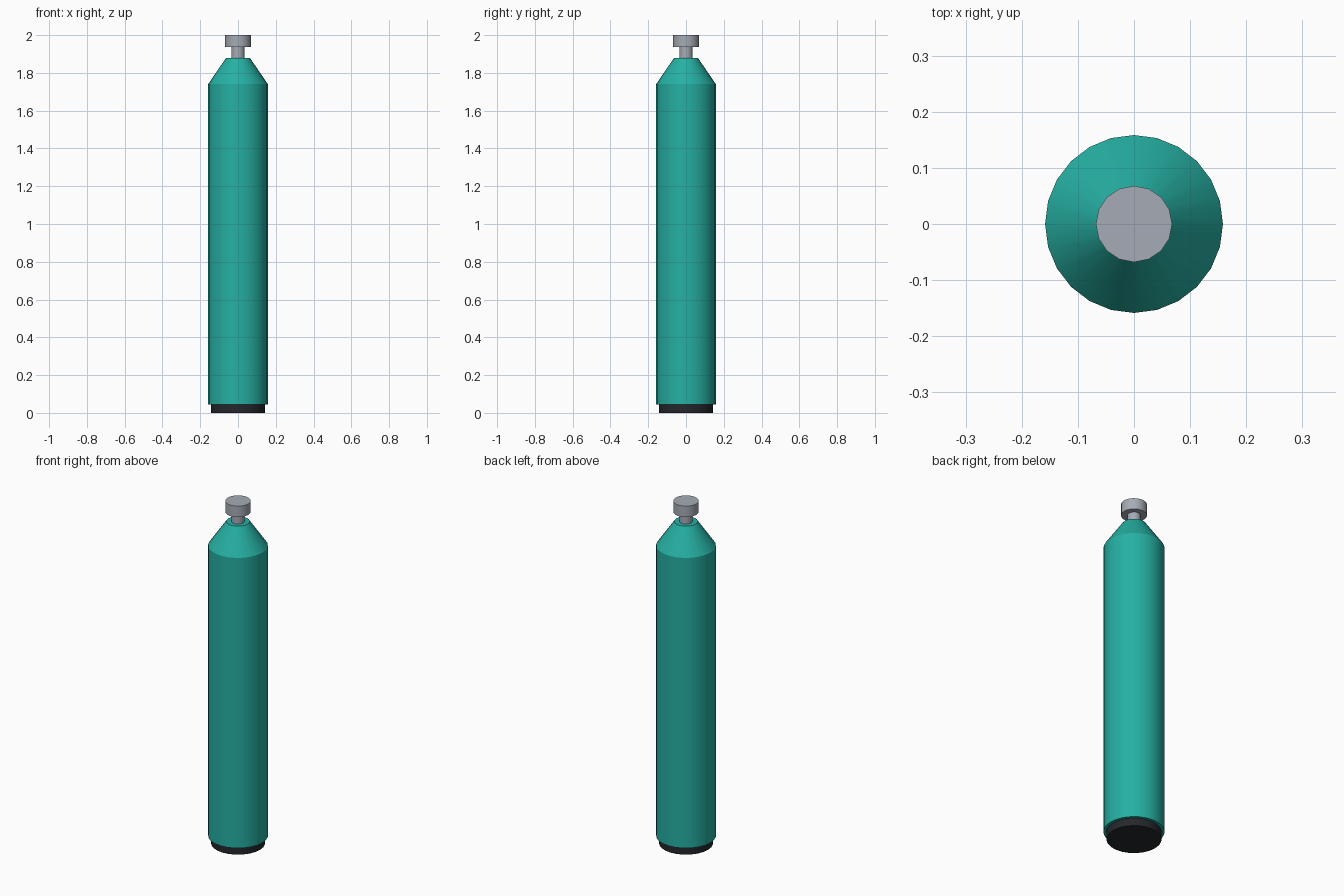
import bpy, bmesh, math

if "Cube" in bpy.data.objects:
    bpy.data.objects.remove(bpy.data.objects["Cube"])


def material(name, rgb):
    m = bpy.data.materials.new(name)
    m.diffuse_color = (*rgb, 1.0)
    m.use_nodes = True
    m.node_tree.nodes["Principled BSDF"].inputs["Base Color"].default_value = m.diffuse_color
    return m


teal = material("teal paint", (0.019, 0.434, 0.366))
grey = material("grey metal", (0.38, 0.41, 0.46))
black = material("black rubber", (0.018, 0.020, 0.024))


def lathe(name, profile, sides, mat):
    """Revolve (radius, z) points, bottom to top, into a capped solid."""
    bm = bmesh.new()
    rings = [[bm.verts.new((r * math.cos(2 * math.pi * i / sides),
                            r * math.sin(2 * math.pi * i / sides), z))
              for i in range(sides)] for r, z in profile]
    for a, b in zip(rings, rings[1:]):
        for i in range(sides):
            j = (i + 1) % sides
            bm.faces.new((a[i], a[j], b[j], b[i]))
    bm.faces.new(rings[0][::-1])
    bm.faces.new(rings[-1])
    mesh = bpy.data.meshes.new(name)
    bm.to_mesh(mesh)
    bm.free()
    mesh.materials.append(mat)
    ob = bpy.data.objects.new(name, mesh)
    bpy.context.collection.objects.link(ob)
    bpy.ops.object.select_all(action='DESELECT')
    ob.select_set(True)
    bpy.context.view_layer.objects.active = ob
    bpy.ops.object.shade_smooth_by_angle(angle=math.radians(30))
    return ob


# Rubber foot under the tank
lathe("base_foot", [(0.143, 0.0), (0.143, 0.045)], 24, black)
# Tank cylinder with its conical shoulder
lathe("tank_body", [(0.1585, 0.045), (0.1585, 1.74), (0.0625, 1.88)], 24, teal)
# Valve stem and knob
lathe("valve_stem", [(0.035, 1.88), (0.035, 1.936)], 16, grey)
lathe("valve_knob", [(0.068, 1.936), (0.068, 2.0)], 16, grey)
